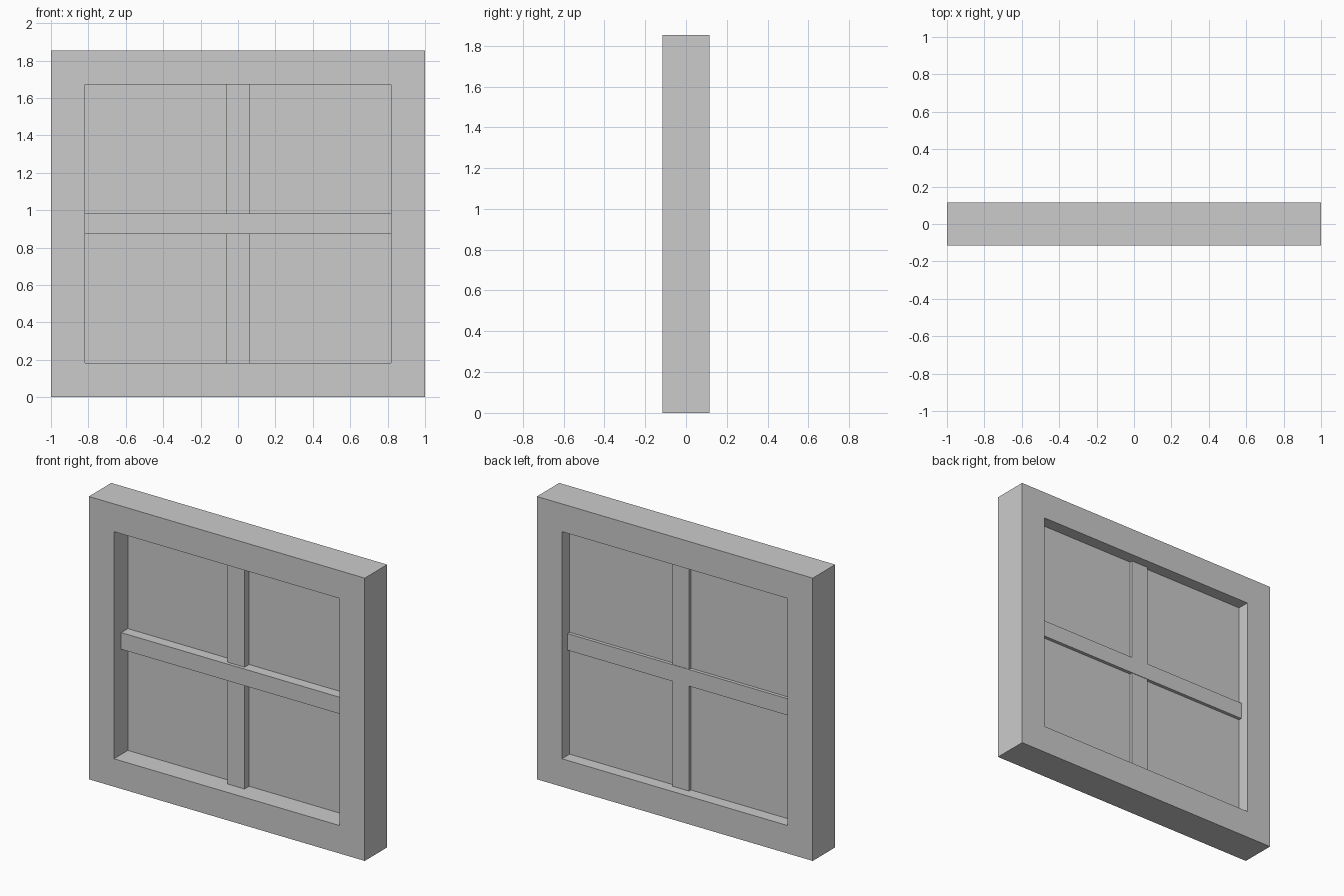
import bpy
import bmesh
from mathutils import Vector

if "Cube" in bpy.data.objects:
    bpy.data.objects.remove(bpy.data.objects["Cube"])


def box(name, x, y, z):
    """Box spanning the given (min, max) ranges."""
    bm = bmesh.new()
    bmesh.ops.create_cube(bm, size=1)
    size = Vector([r[1] - r[0] for r in (x, y, z)])
    mid = Vector([(r[1] + r[0]) / 2 for r in (x, y, z)])
    bmesh.ops.scale(bm, vec=size, verts=bm.verts)
    bmesh.ops.translate(bm, vec=mid, verts=bm.verts)
    mesh = bpy.data.meshes.new(name)
    bm.to_mesh(mesh)
    bm.free()
    obj = bpy.data.objects.new(name, mesh)
    bpy.context.collection.objects.link(obj)
    return obj


W, H, D = 1.0, 1.853, 0.116      # half width, height, half depth
IN_X, IN_LO, IN_HI = 0.818, 0.183, 1.671   # opening

# Outer frame: full-width rails with stiles between them
box("bottom_rail", (-W, W), (-D, D), (0, IN_LO))
box("top_rail", (-W, W), (-D, D), (IN_HI, H))
for side, a, b in (("left", -W, -IN_X), ("right", IN_X, W)):
    box(side + "_stile", (a, b), (-D, D), (IN_LO, IN_HI))

# Glazing bars
box("horizontal_bar", (-IN_X, IN_X), (-0.041, 0.058), (0.872, 0.981))
box("vertical_bar", (-0.061, 0.061), (-0.019, 0.055), (IN_LO, IN_HI))

# Thin pane behind the bars' centre
box("glass_pane", (-IN_X, IN_X), (0.028, 0.036), (IN_LO, IN_HI))
